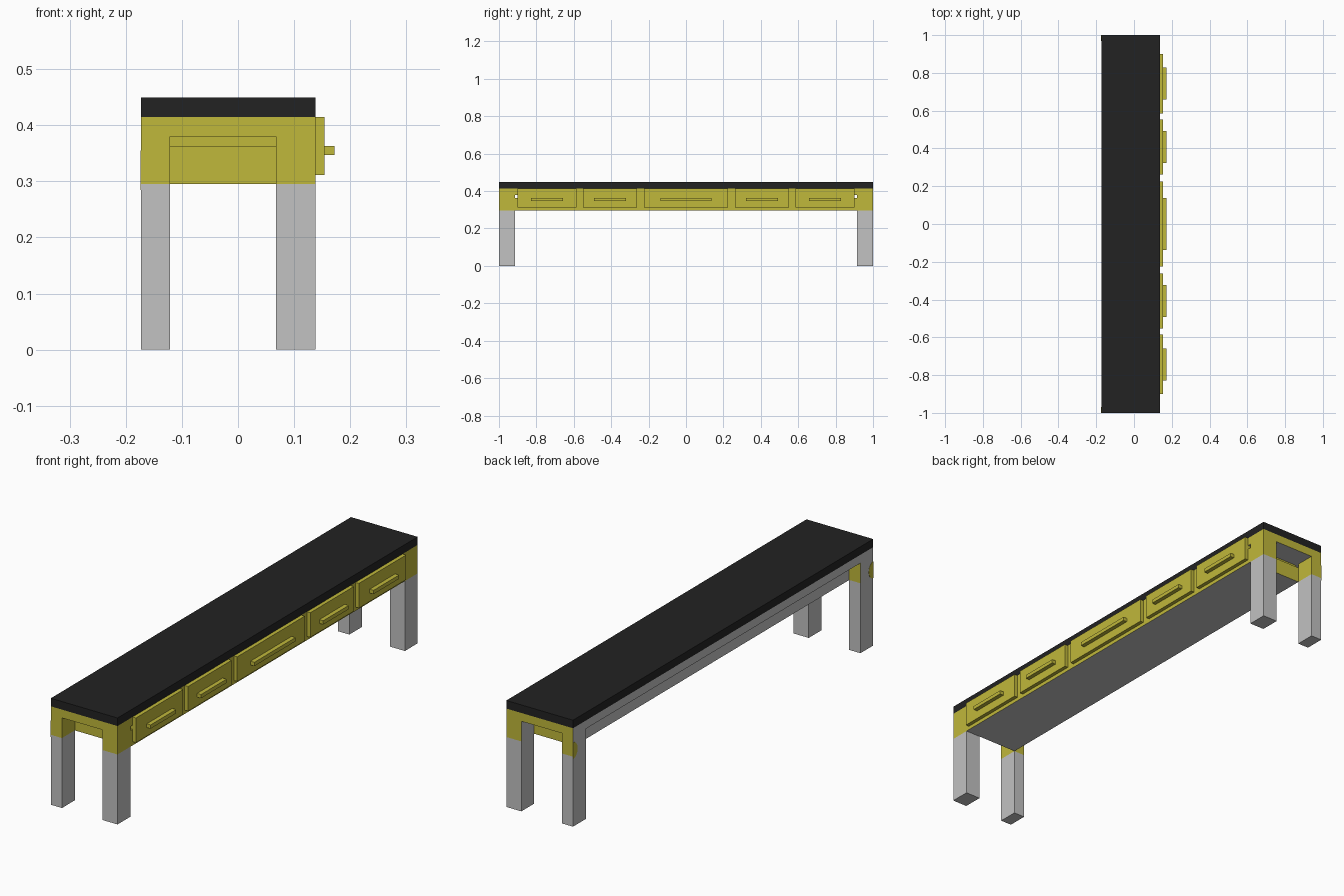
import bpy, bmesh, math

cube = bpy.data.objects.get("Cube")
if cube:
    bpy.data.objects.remove(cube)


def material(name, rgb):
    m = bpy.data.materials.new(name)
    m.use_nodes = True
    m.diffuse_color = (*rgb, 1)
    m.node_tree.nodes["Principled BSDF"].inputs["Base Color"].default_value = (*rgb, 1)
    return m


BLACK = material("black", (0.016, 0.016, 0.016))
YELLOW = material("mustard yellow", (0.53, 0.48, 0.043))
GREY = material("light grey", (0.54, 0.54, 0.54))


def finish(name, bm, mats, rule=None):
    bmesh.ops.recalc_face_normals(bm, faces=bm.faces)
    bm.normal_update()
    if rule:
        for f in bm.faces:
            f.material_index = rule(f)
    me = bpy.data.meshes.new(name)
    bm.to_mesh(me)
    bm.free()
    for m in mats:
        me.materials.append(m)
    ob = bpy.data.objects.new(name, me)
    bpy.context.collection.objects.link(ob)
    return ob


def box(name, xs, ys, zs, mats, rule=None, cut=None):
    bm = bmesh.new()
    bmesh.ops.create_cube(bm, size=1)
    for v in bm.verts:
        v.co = [r[0] if c < 0 else r[1] for c, r in zip(v.co, (xs, ys, zs))]
    if cut:
        bmesh.ops.bisect_plane(bm, geom=bm.verts[:] + bm.edges[:] + bm.faces[:],
                               plane_co=(0, 0, cut), plane_no=(0, 0, 1))
    return finish(name, bm, mats, rule)


BACK, FRONT = -0.173, 0.138          # long sides
INNER, APRON, TOP = -0.121, 0.295, 0.415


# Yellow above the apron line, grey on the back and undersides
def frame_rule(f):
    bare = f.normal.x < -0.5 or f.normal.z < -0.5
    return 1 if bare or f.calc_center_median().z < APRON else 0


PAINT = [YELLOW, GREY]

# Table top, the rail board under it and the recessed body
box("table_top", (BACK, FRONT), (-1, 1), (TOP, 0.449), [BLACK])
box("top_rail", (BACK, FRONT), (-1, 1), (0.38, TOP), PAINT, frame_rule)
box("apron_body", (INNER, FRONT), (-0.915, 0.915), (APRON, 0.363), PAINT, frame_rule)
box("apron_upper", (INNER, FRONT), (-0.9, 0.9), (0.363, 0.38), PAINT, frame_rule)

for side, s in (("left_end", 1), ("right_end", -1)):
    ys = sorted((s * 0.915, s))
    # Legs
    box(side + "_back_leg", (BACK, INNER), ys, (0, 0.38), PAINT, frame_rule, APRON)
    box(side + "_front_leg", (0.068, FRONT), ys, (0, 0.38), PAINT, frame_rule, APRON)
    # Rounded paint patch wrapping the back corner
    bm = bmesh.new()
    arc = [math.pi * i / 8 for i in range(9)]
    face = bm.faces.new([bm.verts.new((BACK - 0.001, s * (1 - 0.03 * math.sin(a)),
                                       0.32 + 0.035 * math.cos(a))) for a in arc])
    ext = bmesh.ops.extrude_face_region(bm, geom=[face])["geom"]
    bmesh.ops.translate(bm, vec=(0.002, 0, 0),
                        verts=[g for g in ext if isinstance(g, bmesh.types.BMVert)])
    finish(side + "_paint_patch", bm, [YELLOW])

# Drawers: centre, half width, half handle width
drawers = [(0, 0.225, 0.137)]
for s in (-1, 1):
    drawers += [(s * 0.407, 0.145, 0.085), (s * 0.743, 0.157, 0.085)]
for i, (y, w, h) in enumerate(sorted(drawers), 1):
    box(f"drawer_front_{i}", (FRONT, 0.154), (y - w, y + w), (0.311, TOP), [YELLOW])
    box(f"drawer_handle_{i}", (0.154, 0.172), (y - h, y + h), (0.347, 0.363), [YELLOW])
